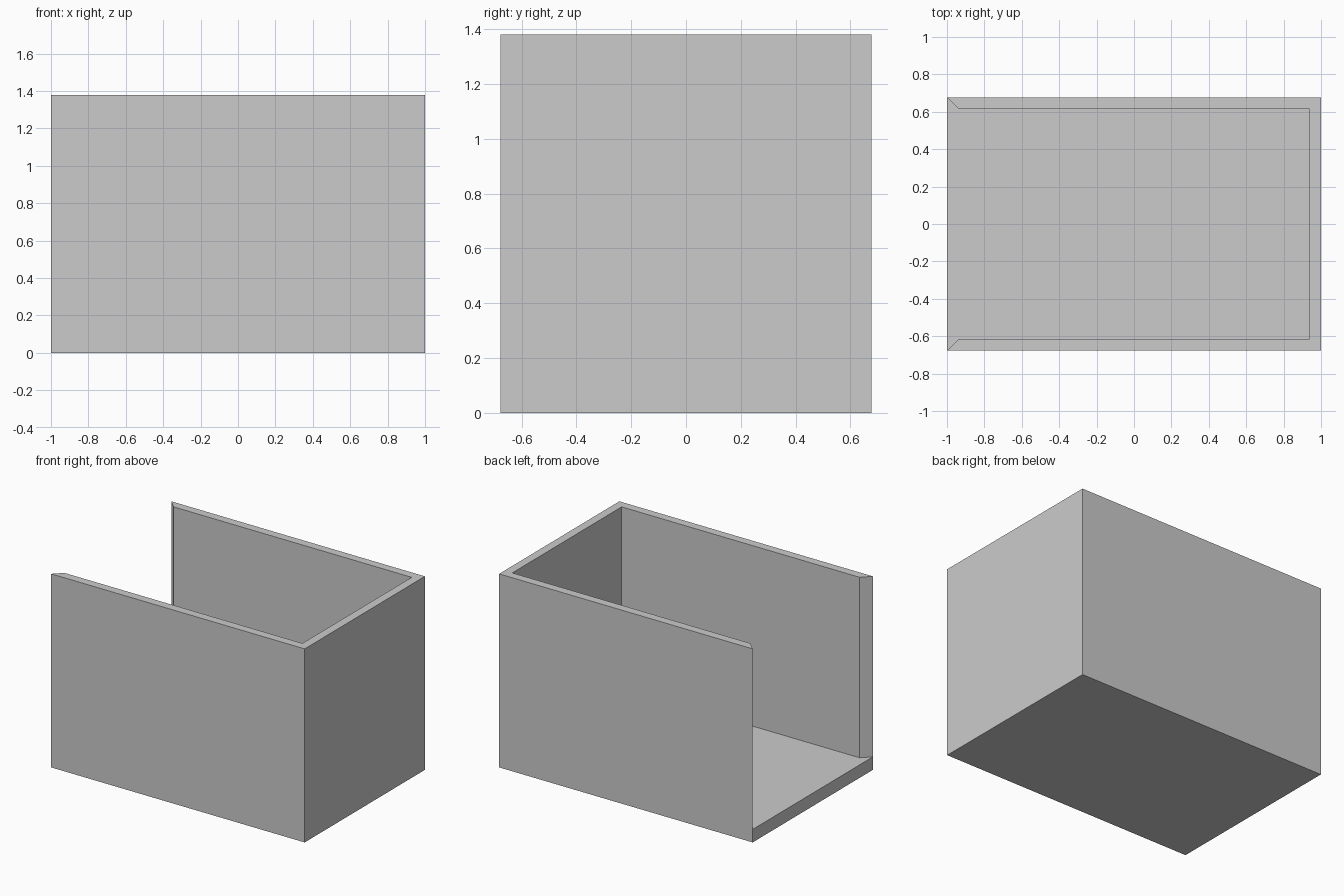
import bpy, bmesh

if "Cube" in bpy.data.objects:
    bpy.data.objects.remove(bpy.data.objects["Cube"])

X, Y, H = 1.0, 0.677, 1.38   # half width, half depth, height
T, FLOOR = 0.061, 0.093      # wall and floor thickness

outer = [(-X, -Y), (X, -Y), (X, Y), (-X, Y)]
inner = [(-X + T, Y - T), (X - T, Y - T), (X - T, -Y + T), (-X + T, -Y + T)]

bm = bmesh.new()


def ring(points, z):
    return [bm.verts.new((x, y, z)) for x, y in points]


# Floor slab: underside, level of the floor's top, and mitred wall footprint
base = ring(outer, 0)
foot = ring(outer + inner, FLOOR)
rim = ring(outer + inner, H)
bm.faces.new(base[::-1])
bm.faces.new([foot[i] for i in (0, 7, 6, 5, 4, 3)])
for i in range(4):
    j = (i + 1) % 4
    bm.faces.new((base[i], base[j], foot[j], foot[i]))

# U-shaped wall with mitred ends at the open side
for i in range(8):
    j = (i + 1) % 8
    bm.faces.new((foot[i], foot[j], rim[j], rim[i]))
bm.faces.new(rim)

# Merge slab edge into the full-height outer walls
seams = [bm.edges.get((foot[i], foot[i + 1])) for i in range(3)]
bmesh.ops.dissolve_edges(bm, edges=seams, use_verts=True)
bmesh.ops.recalc_face_normals(bm, faces=bm.faces[:])

mesh = bpy.data.meshes.new("open_box")
bm.to_mesh(mesh)
bm.free()
bpy.context.collection.objects.link(bpy.data.objects.new("open_box", mesh))
